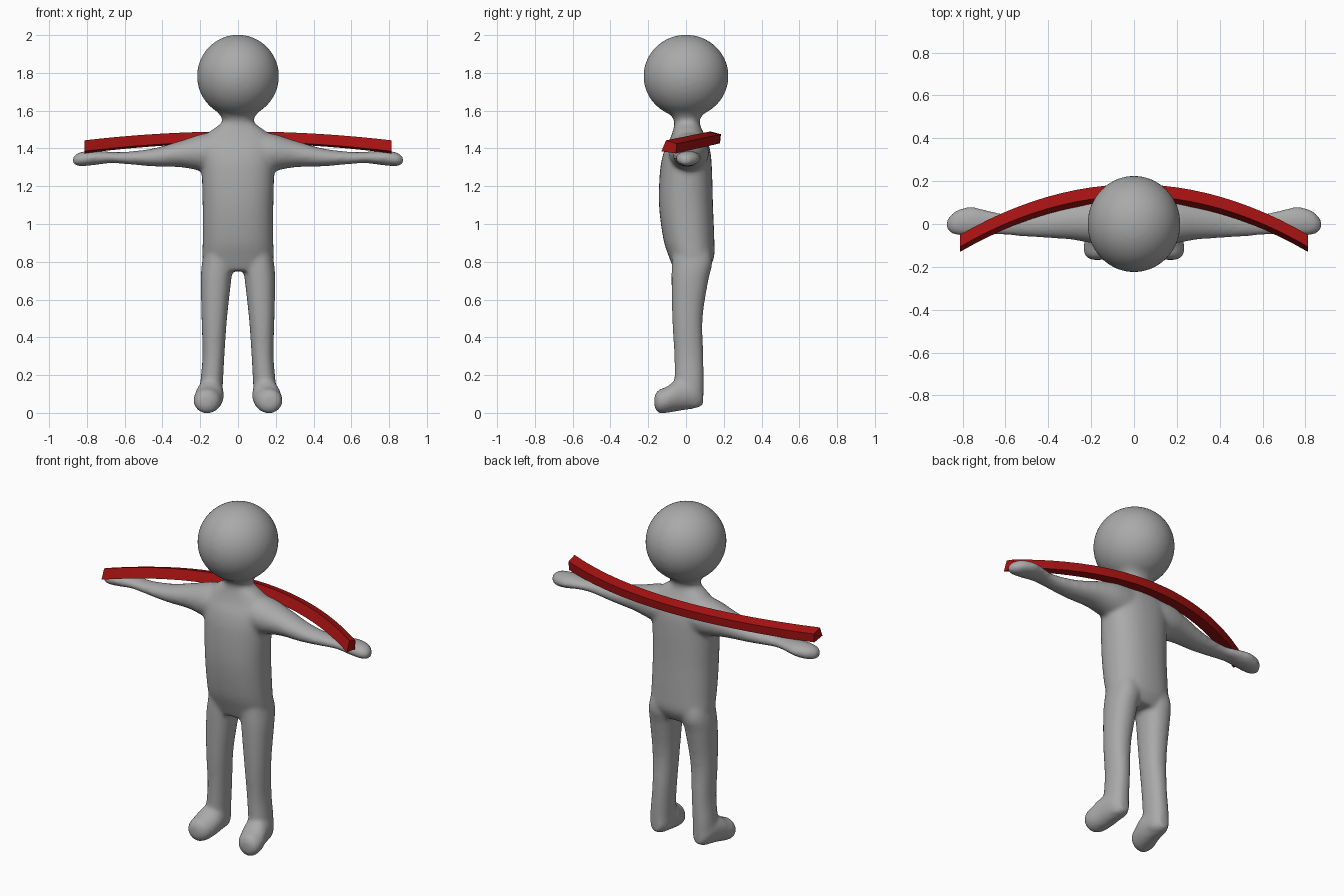
import bpy, bmesh, math
from mathutils import Vector, Matrix

cube = bpy.data.objects.get("Cube")
if cube:
    bpy.data.objects.remove(cube, do_unlink=True)


def material(name, rgb):
    m = bpy.data.materials.new(name)
    m.use_nodes = True
    m.diffuse_color = (*rgb, 1)
    m.node_tree.nodes["Principled BSDF"].inputs["Base Color"].default_value = (*rgb, 1)
    return m


def finish(bm, name, mat):
    bmesh.ops.recalc_face_normals(bm, faces=bm.faces)
    mesh = bpy.data.meshes.new(name)
    bm.to_mesh(mesh)
    bm.free()
    mesh.materials.append(mat)
    ob = bpy.data.objects.new(name, mesh)
    bpy.context.collection.objects.link(ob)
    return ob


def bridge(bm, rings):
    """Skin a list of vertex rings and cap both ends."""
    n = len(rings[0])
    for a, b in zip(rings, rings[1:]):
        for i in range(n):
            j = (i + 1) % n
            bm.faces.new((a[i], a[j], b[j], b[i]))
    bm.faces.new(rings[0])
    bm.faces.new(rings[-1])


def spline(rows, steps=4):
    """Smooth in-between rows through the given ones."""
    pts = [Vector(r) for r in rows]
    out = []
    for k in range(len(pts) - 1):
        p0, p1, p2 = pts[max(k - 1, 0)], pts[k], pts[k + 1]
        p3 = pts[min(k + 2, len(pts) - 1)]
        for s in range(steps):
            t = s / steps
            out.append(p1 + (p2 - p0) * (t / 2)
                       + (p0 * 2 - p1 * 5 + p2 * 4 - p3) * (t * t / 2)
                       + (p1 * 3 - p0 - p2 * 3 + p3) * (t ** 3 / 2))
    return out + [pts[-1]]


def loft(bm, axis, rows, side=1, power=2.0, n=32):
    """Rows hold: station on the axis, low and high of the other two axes."""
    rings = []
    for t, a0, a1, b0, b1 in spline(rows):
        ring = []
        for i in range(n):
            ang = math.tau * i / n
            c, s = math.cos(ang), math.sin(ang)
            a = (a0 + a1) / 2 + (a1 - a0) / 2 * math.copysign(abs(c) ** (2 / power), c)
            b = (b0 + b1) / 2 + (b1 - b0) / 2 * math.copysign(abs(s) ** (2 / power), s)
            p = {"x": (t, a, b), "y": (a, t, b), "z": (a, b, t)}[axis]
            ring.append(bm.verts.new((p[0] * side, p[1], p[2])))
        rings.append(ring)
    bridge(bm, rings)


grey = material("grey skin", (0.4, 0.4, 0.4))
red = material("red bow", (0.38, 0.006, 0.006))

# Body: overlapping limbs fused into one skin
bm = bmesh.new()
bmesh.ops.create_uvsphere(bm, u_segments=48, v_segments=32, radius=1,
                          matrix=Matrix.Translation((0, 0, 1.783))
                          @ Matrix.Diagonal((0.217, 0.225, 0.219, 1)))
# torso and neck, with widths (half x) and front/back y
torso = [(0.75, 0.17, -0.06, 0.11), (0.82, 0.187, -0.088, 0.148),
         (0.92, 0.187, -0.12, 0.15), (1.1, 0.187, -0.143, 0.143),
         (1.28, 0.193, -0.138, 0.138), (1.38, 0.2, -0.118, 0.13),
         (1.45, 0.19, -0.085, 0.11), (1.5, 0.135, -0.068, 0.085),
         (1.54, 0.084, -0.062, 0.072), (1.58, 0.098, -0.085, 0.09),
         (1.63, 0.145, -0.155, 0.155), (1.7, 0.18, -0.19, 0.19)]
loft(bm, "z", [(z, -w, w, f, b) for z, w, f, b in torso], power=2.3)

for side in (1, -1):
    # arm and hand: x, y low/high, z low/high
    loft(bm, "x", [(0.08, -0.09, 0.12, 1.26, 1.49), (0.19, -0.09, 0.12, 1.28, 1.477),
                   (0.3, -0.072, 0.1, 1.3, 1.442), (0.45, -0.063, 0.07, 1.305, 1.4),
                   (0.6, -0.052, 0.05, 1.318, 1.382), (0.68, -0.05, 0.064, 1.322, 1.383),
                   (0.76, -0.056, 0.08, 1.312, 1.388), (0.83, -0.052, 0.064, 1.306, 1.382),
                   (0.865, -0.035, 0.03, 1.312, 1.365), (0.876, -0.015, 0.01, 1.325, 1.345)],
         side)
    # leg: z, x low/high, y low/high
    loft(bm, "z", [(0.9, 0.03, 0.17, -0.07, 0.12), (0.8, 0.025, 0.19, -0.075, 0.14),
                   (0.7, 0.036, 0.197, -0.077, 0.118), (0.5, 0.058, 0.193, -0.073, 0.088),
                   (0.3, 0.072, 0.188, -0.062, 0.092), (0.15, 0.08, 0.2, -0.06, 0.094),
                   (0.06, 0.085, 0.195, -0.05, 0.09), (0.03, 0.11, 0.18, -0.02, 0.07)],
         side, 2.2)
    # foot: y, x low/high, z low/high
    loft(bm, "y", [(0.09, 0.11, 0.17, 0.04, 0.12), (0.05, 0.085, 0.2, 0.024, 0.18),
                   (-0.04, 0.075, 0.222, 0.01, 0.18), (-0.1, 0.085, 0.235, 0, 0.14),
                   (-0.14, 0.1, 0.232, -0.002, 0.125), (-0.16, 0.125, 0.215, 0.015, 0.105),
                   (-0.168, 0.15, 0.19, 0.04, 0.08)], side)

body = finish(bm, "body", grey)
remesh = body.modifiers.new("fuse", "REMESH")
remesh.mode = "VOXEL"
remesh.voxel_size = 0.011
remesh.use_smooth_shade = True
soften = body.modifiers.new("soften", "SMOOTH")
soften.factor = 0.5
soften.iterations = 10

# Bow: four-sided bar whose (y, z) corners sweep from the middle to the tips
middle = [(0.185, 1.475), (0.13, 1.49), (0.105, 1.435), (0.18, 1.427)]
tip = [(-0.05, 1.425), (-0.106, 1.443), (-0.13, 1.385), (-0.053, 1.374)]
bm = bmesh.new()
rings = []
for i in range(25):
    u = i / 12 - 1
    rings.append([bm.verts.new((0.812 * u, *Vector(m).lerp(Vector(e), u * u)))
                  for m, e in zip(middle, tip)])
bridge(bm, rings)
finish(bm, "bow", red)
